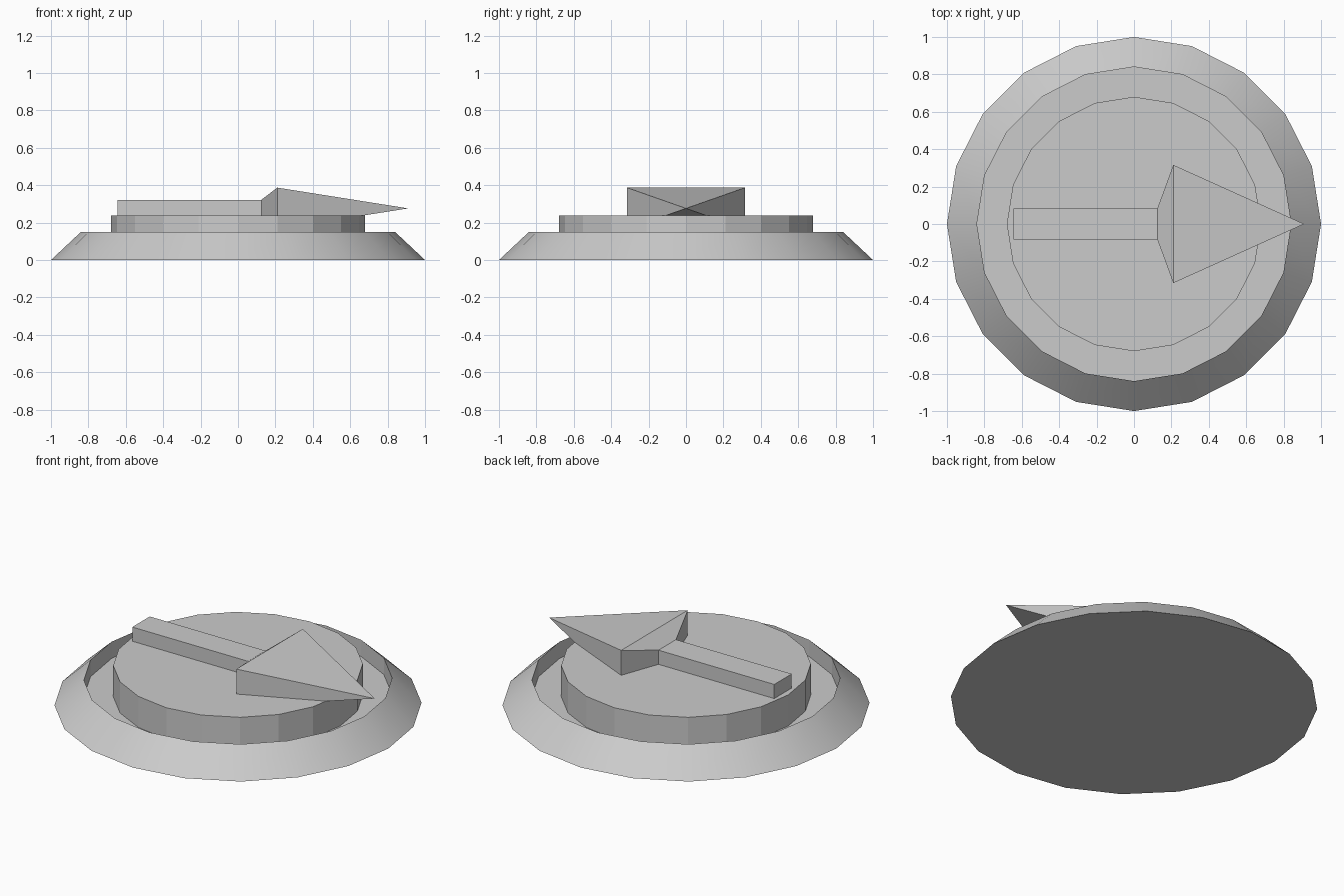
import bpy, bmesh
from math import cos, sin, tau, radians

if "Cube" in bpy.data.objects:
    bpy.data.objects.remove(bpy.data.objects["Cube"])

SIDES = 20


def finish(bm, name):
    bmesh.ops.recalc_face_normals(bm, faces=bm.faces)
    mesh = bpy.data.meshes.new(name)
    bm.to_mesh(mesh)
    bm.free()
    obj = bpy.data.objects.new(name, mesh)
    bpy.context.collection.objects.link(obj)
    return obj


def turned(name, profile, smooth_bands=()):
    """Revolve (radius, z) rings into a capped solid; chosen bands are smooth."""
    bm = bmesh.new()
    rings = [[bm.verts.new((r * cos(tau * i / SIDES), r * sin(tau * i / SIDES), z))
              for i in range(SIDES)] for r, z in profile]
    for b, (lo, hi) in enumerate(zip(rings, rings[1:])):
        for i in range(SIDES):
            j = (i + 1) % SIDES
            f = bm.faces.new((lo[i], lo[j], hi[j], hi[i]))
            f.smooth = b in smooth_bands
    bm.faces.new(rings[0][::-1])
    bm.faces.new(rings[-1])
    for e in bm.edges:
        e.smooth = all(f.smooth for f in e.link_faces)
    return finish(bm, name)


def hull(name, points):
    """Convex solid from points on the +y side, mirrored to -y."""
    bm = bmesh.new()
    for x, y, z in points:
        for s in ((1, -1) if y else (1,)):
            bm.verts.new((x, s * y, z))
    bmesh.ops.convex_hull(bm, input=bm.verts)
    bmesh.ops.dissolve_limit(bm, angle_limit=radians(1), verts=bm.verts, edges=bm.edges)
    return finish(bm, name)


# Sloped base with a recessed well
turned("base", [(1, 0), (0.84, 0.15), (0.84, 0.05)], smooth_bands=(0,))

# Raised disc standing in the well
turned("disc", [(0.68, 0.05), (0.68, 0.237)])

# Arrow shaft
hull("arrow_shaft", [(x, 0.083, z) for x in (-0.645, 0.125) for z in (0.2, 0.322)])

# Wedge-shaped arrow head, its underside sunk into the disc
hull("arrow_head", [(0.125, 0.083, 0.322), (0.125, 0.083, 0.2),
                    (0.21, 0.316, 0.387), (0.21, 0.316, 0.165),
                    (0.91, 0, 0.276)])
